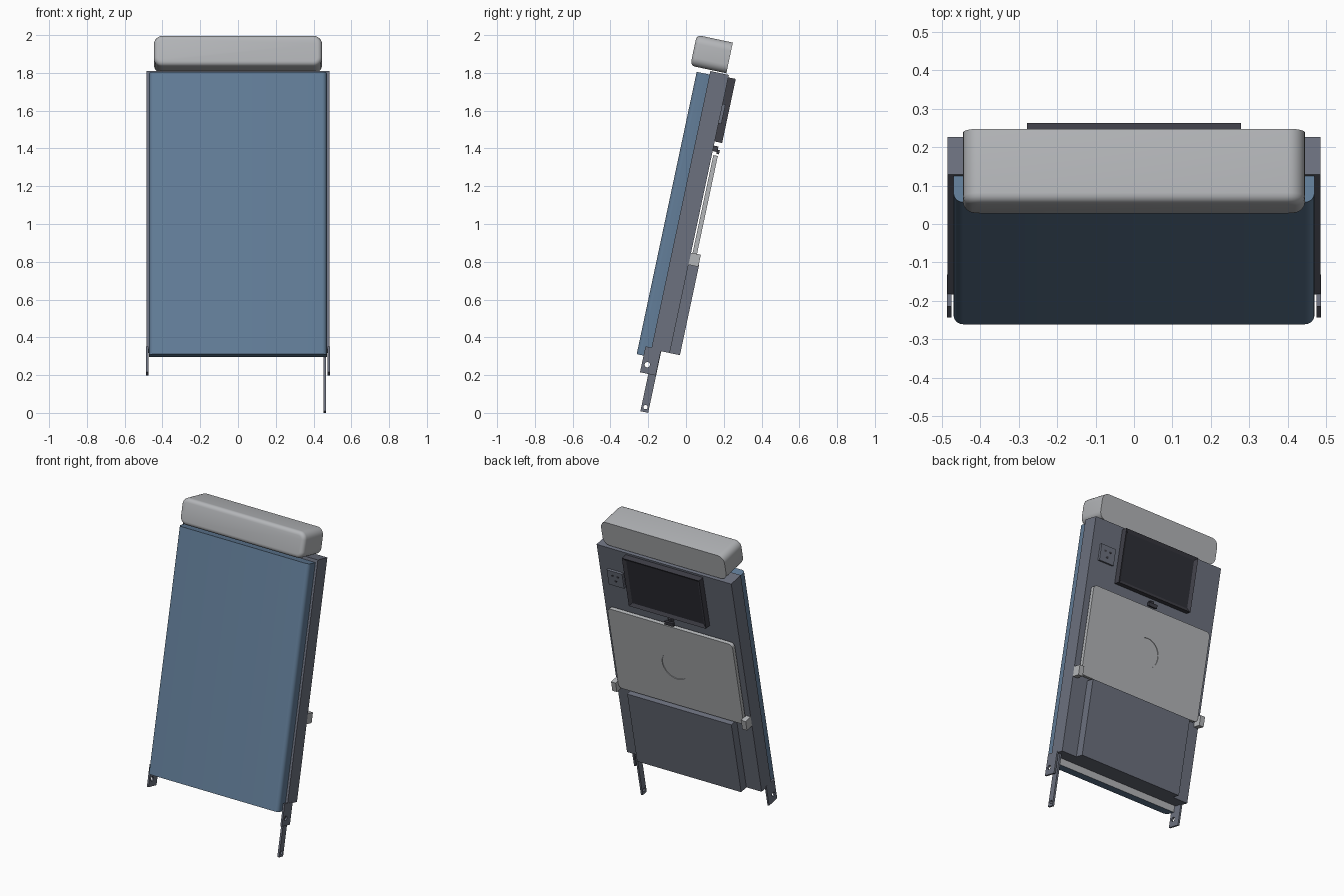
import bpy, bmesh, math
from mathutils import Matrix

if "Cube" in bpy.data.objects:
    bpy.data.objects.remove(bpy.data.objects["Cube"])

TILT = math.radians(-12)   # whole seat back reclines about x


def material(name, rgb):
    m = bpy.data.materials.new(name)
    m.diffuse_color = (*rgb, 1)
    m.use_nodes = True
    m.node_tree.nodes["Principled BSDF"].inputs["Base Color"].default_value = m.diffuse_color
    return m


BLUE = material("blue_fabric", (0.122, 0.205, 0.314))
SLATE = material("slate_shell", (0.150, 0.165, 0.209))
GREY = material("light_grey", (0.457, 0.468, 0.485))
DARK = material("dark_frame", (0.050, 0.050, 0.064))
SCREEN = material("screen_black", (0.028, 0.029, 0.038))


def finish(name, bm, mats):
    """Turn a bmesh in upright seat space (x, depth, height) into a reclined object."""
    bmesh.ops.recalc_face_normals(bm, faces=bm.faces[:])
    me = bpy.data.meshes.new(name)
    bm.to_mesh(me)
    bm.free()
    for m in mats:
        me.materials.append(m)
    ob = bpy.data.objects.new(name, me)
    bpy.context.collection.objects.link(ob)
    ob.rotation_euler.x = TILT
    return ob


def box_bm(x, d, w):
    bm = bmesh.new()
    size = [b - a for a, b in (x, d, w)]
    mid = [(a + b) / 2 for a, b in (x, d, w)]
    bmesh.ops.create_cube(bm, size=1, matrix=Matrix.Translation(mid) @ Matrix.Diagonal((*size, 1)))
    return bm


def bevel(bm, rule, radius, segments=5):
    edges = [e for e in bm.edges if rule(*[v.co for v in e.verts])]
    bmesh.ops.bevel(bm, geom=edges, offset=radius, segments=segments, profile=0.5, affect='EDGES')


def along(axis):
    return lambda a, b: all(abs(a[i] - b[i]) < 1e-5 for i in range(3) if i != axis)


def box(name, x, d, w, mat):
    return finish(name, box_bm(x, d, w), [mat])


def smooth(ob):
    bpy.ops.object.select_all(action='DESELECT')
    ob.select_set(True)
    bpy.context.view_layer.objects.active = ob
    bpy.ops.object.shade_smooth_by_angle(angle=math.radians(35))


def cut_cylinder(ob, centre, radius, depth, axis):
    """Cut a round hole or recess along x or y, then drop the cutter."""
    bm = bmesh.new()
    turn = Matrix.Rotation(math.pi / 2, 4, 'Y' if axis == 'X' else 'X')
    bmesh.ops.create_cone(bm, cap_ends=True, segments=32, radius1=radius, radius2=radius,
                          depth=depth, matrix=Matrix.Translation(centre) @ turn)
    cutter = finish("cutter", bm, [])
    cutter.hide_render = True
    mod = ob.modifiers.new("hole", 'BOOLEAN')
    mod.object, mod.operation, mod.solver = cutter, 'DIFFERENCE', 'EXACT'
    bpy.context.view_layer.update()
    me = bpy.data.meshes.new_from_object(ob.evaluated_get(bpy.context.evaluated_depsgraph_get()))
    ob.modifiers.clear()
    ob.data = me
    bpy.data.objects.remove(cutter)


# Back cushion: rounded front upright edges, grey backing
bm = box_bm((-0.47, 0.47), (-0.32, -0.25), (0.25, 1.778))
up = along(2)
bevel(bm, lambda a, b: up(a, b) and a.y < -0.3, 0.025)
for f in bm.faces:
    f.material_index = int(f.calc_center_median().y > -0.2501)
smooth(finish("back_cushion", bm, [BLUE, GREY]))

# Headrest: rounded outline and softened front rim
bm = box_bm((-0.445, 0.445), (-0.36, -0.165), (1.803, 1.969))
bevel(bm, along(1), 0.045, 6)
bevel(bm, lambda a, b: a.y < -0.359 and b.y < -0.359, 0.025, 4)
smooth(finish("headrest", bm, [GREY]))

# Rear shell and literature pocket
box("rear_shell", (-0.485, 0.485), (-0.25, -0.15), (0.292, 1.797), SLATE)
box("literature_pocket", (-0.375, 0.375), (-0.152, -0.095), (0.292, 0.78), SLATE)

# Monitor with inset screen
bm = box_bm((-0.278, 0.278), (-0.152, -0.11), (1.437, 1.784))
bm.faces.ensure_lookup_table()
face = max(bm.faces, key=lambda f: f.calc_center_median().y)
bmesh.ops.inset_region(bm, faces=[face], thickness=0.028, depth=-0.012)
face.material_index = 1
finish("monitor", bm, [DARK, SCREEN])

# Folded tray table with cup recess
bm = box_bm((-0.45, 0.45), (-0.142, -0.118), (0.79, 1.365))
bevel(bm, along(1), 0.025, 4)
tray = finish("tray_table", bm, [GREY])
cut_cylinder(tray, (0, -0.116, 1.08), 0.095, 0.012, 'Y')

# Tray hinges on both sides
for side, s in (("right", 1), ("left", -1)):
    box(f"tray_hinge_{side}", sorted((s * 0.452, s * 0.485)), (-0.15, -0.097), (0.77, 0.835), GREY)

# Tray latch: mount and turning knob
box("latch_mount", (-0.012, 0.012), (-0.152, -0.125), (1.385, 1.415), DARK)
box("latch_knob", (-0.032, 0.032), (-0.128, -0.114), (1.375, 1.398), DARK)

# Power outlet plate with sockets
box("power_outlet", (0.315, 0.425), (-0.152, -0.135), (1.535, 1.64), SLATE)
for i, (x, w) in enumerate(((0.35, 1.605), (0.39, 1.605), (0.37, 1.57))):
    box(f"outlet_slot_{i + 1}", (x - 0.008, x + 0.008), (-0.136, -0.134), (w - 0.006, w + 0.006), DARK)

# Lower mounting brackets, with bolt hole
for side, s in (("right", 1), ("left", -1)):
    br = box(f"mount_bracket_{side}", sorted((s * 0.475, s * 0.4865)), (-0.283, -0.198), (0.16, 0.3), SLATE)
    cut_cylinder(br, (s * 0.48, -0.2535, 0.207), 0.014, 0.1, 'X')

# Long recline lever on one side only
lever = box("recline_lever", (0.452, 0.465), (-0.238, -0.196), (-0.0415, 0.31), SLATE)
cut_cylinder(lever, (0.458, -0.216, -0.015), 0.011, 0.1, 'X')
